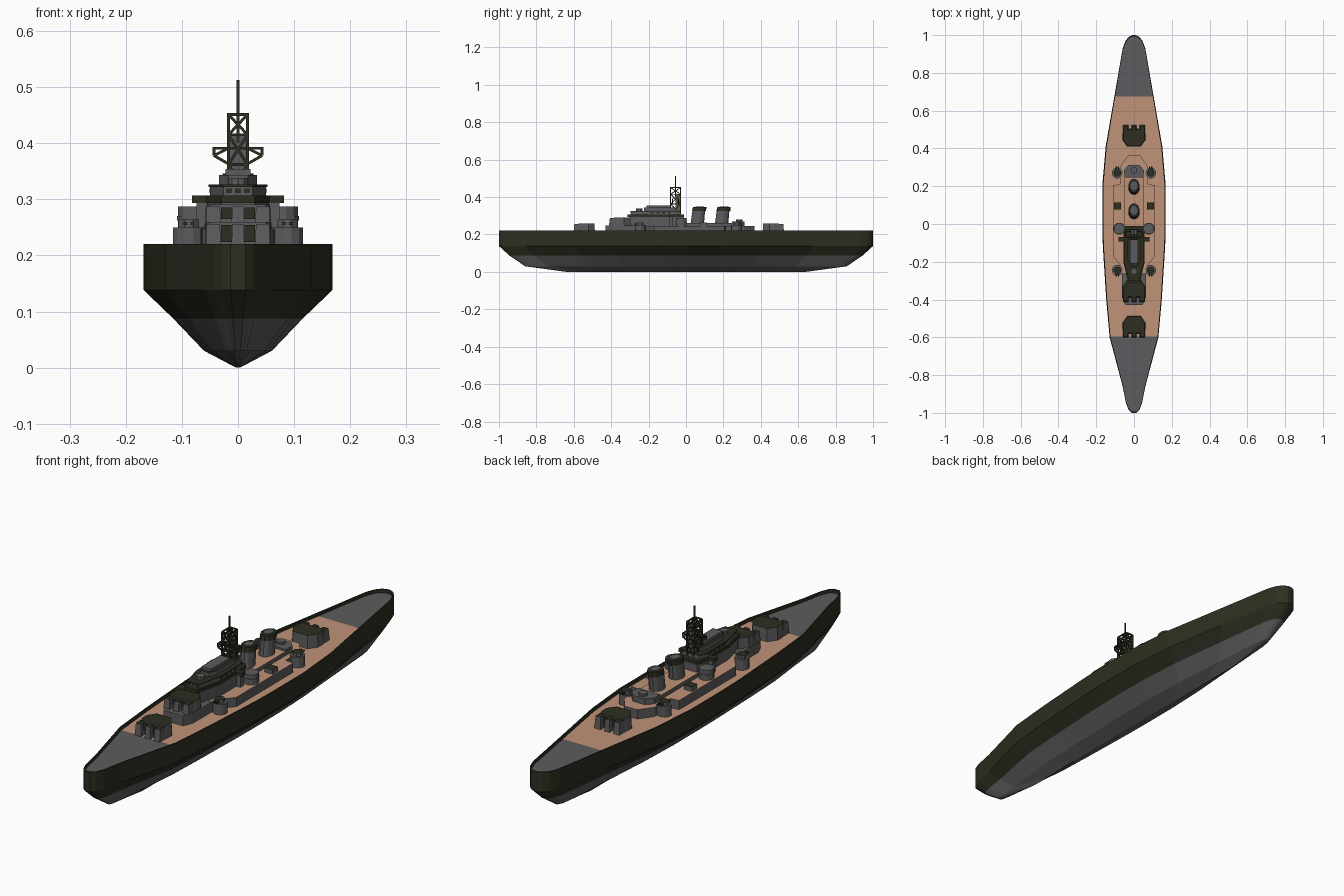
import bpy, bmesh, math
from mathutils import Vector

if "Cube" in bpy.data.objects:
    bpy.data.objects.remove(bpy.data.objects["Cube"])


def material(name, r, g, b):
    m = bpy.data.materials.new(name)
    m.diffuse_color = (r, g, b, 1)
    m.use_nodes = True
    m.node_tree.nodes["Principled BSDF"].inputs["Base Color"].default_value = m.diffuse_color
    return m


OLIVE = material("dark_olive", 0.027, 0.028, 0.015)
GREY = material("steel_grey", 0.107, 0.107, 0.112)
WOOD = material("deck_wood", 0.53, 0.29, 0.185)


def finish(name, bm, mats):
    bmesh.ops.recalc_face_normals(bm, faces=bm.faces[:])
    me = bpy.data.meshes.new(name)
    bm.to_mesh(me)
    bm.free()
    for m in mats:
        me.materials.append(m)
    ob = bpy.data.objects.new(name, me)
    bpy.context.collection.objects.link(ob)
    return ob


def prism(name, pts, z0, z1, side=GREY, top=None, taper=1.0, shift=0.0):
    """Upright prism from a plan outline, optional top colour, taper and rake."""
    bm = bmesh.new()
    cx = sum(p[0] for p in pts) / len(pts)
    cy = sum(p[1] for p in pts) / len(pts)
    lo = [bm.verts.new((x, y, z0)) for x, y in pts]
    hi = [bm.verts.new((cx + (x - cx) * taper, cy + (y - cy) * taper + shift, z1)) for x, y in pts]
    n = len(pts)
    bm.faces.new(lo)
    bm.faces.new(hi).material_index = 1
    for i in range(n):
        j = (i + 1) % n
        bm.faces.new((lo[i], lo[j], hi[j], hi[i]))
    return finish(name, bm, [side, top or side])


def sym(half):
    """Mirror half an outline (x > 0) across x = 0."""
    return half + [(-x, y) for x, y in reversed(half)]


def rect(x, y, hx, hy):
    return [(x - hx, y - hy), (x + hx, y - hy), (x + hx, y + hy), (x - hx, y + hy)]


def ring(x, y, rx, ry=None, n=12):
    ry = ry or rx
    return [(x + rx * math.cos(2 * math.pi * (i + .5) / n),
             y + ry * math.sin(2 * math.pi * (i + .5) / n)) for i in range(n)]


# Hull: plan outline lofted through rings (x scale, y scale, z)
outline = [(.013, -1), (.028, -.985), (.042, -.95), (.06, -.86), (.129, -.6), (.147, -.4),
           (.165, -.12), (.168, 0), (.168, .2), (.15, .41), (.103, .68), (.06, .93),
           (.045, .97), (.028, .99), (.01, 1)]
loop = sym(outline)
n = len(loop)
bm = bmesh.new()
levels = [(.965, .992, .206), (.965, .992, .22), (1, 1, .22), (1, 1, .138),
          (.69, .945, .088), (.36, .86, .03), (.02, .64, 0)]
rows = [[bm.verts.new((x * sx, y * sy, z)) for x, y in loop] for sx, sy, z in levels]
for k in range(len(rows) - 1):
    for i in range(n):
        j = (i + 1) % n
        f = bm.faces.new((rows[k][i], rows[k][j], rows[k + 1][j], rows[k + 1][i]))
        f.material_index = 1 if k >= 4 else 0
# Deck strips and keel strips; the middle of the deck is planked
for row, deck in ((rows[0], True), (rows[-1], False)):
    for i in range(n // 2 - 1):
        f = bm.faces.new((row[i], row[i + 1], row[n - 2 - i], row[n - 1 - i]))
        yc = f.calc_center_median().y
        f.material_index = 2 if deck and -.6 < yc < .68 else 1
finish("hull", bm, [OLIVE, GREY, WOOD])


# Main gun turrets: dark roof, grey walls, three short gun sleeves
def turret(name, yc, d, z0, z1):
    def at(pts):
        return [(x, yc + d * y) for x, y in pts]
    body = sym([(.035, .055), (.06, .02), (.06, -.012), (.052, -.035)])
    prism(name + "_body", at(body), z0, z1, GREY, OLIVE, .95)
    for x, w in ((-.044, .014), (0, .012), (.044, .014)):
        prism(name + "_sleeve", at(rect(x, -.04, w, .02)), z0, z1 - .004, GREY, OLIVE, .85, d * .002)
    for x in (-.021, .021):
        prism(name + "_port", at(rect(x, -.036, .009, .004)), z0 + .018, z1 - .006, OLIVE)


turret("front_turret", -.542, 1, .206, .26)
turret("raised_turret", -.352, 1, .247, .291)
turret("rear_turret", .465, -1, .206, .26)

# Superstructure base with planked roof
prism("raised_turret_base", sym([(.045, -.43), (.063, -.39), (.063, -.26)]), .206, .248)
prism("superstructure_base",
      sym([(.055, -.32), (.072, -.22), (.112, -.17), (.112, .205), (.075, .21), (.07, .31), (.03, .365)]),
      .206, .245, GREY, WOOD)

# Secondary gun mounts, side tubs and small guns
for s in (-1, 1):
    for y in (-.245, .27):
        prism("secondary_barbette", ring(s * .088, y, .029), .206, .25)
        prism("secondary_gunhouse", ring(s * .088, y, .02, n=8), .25, .264, GREY, OLIVE)
        for dx in (-.006, .006):
            d = -1 if y < 0 else 1
            prism("secondary_barrel", rect(s * .088 + dx, y + d * .022, .003, .012), .254, .26, OLIVE)
    prism("side_tub", ring(s * .078, -.025, .03), .245, .287)
    prism("side_tub_band", ring(s * .078, -.025, .032), .262, .27)
    prism("small_gun", rect(s * .088, .095, .018, .018), .245, .264, GREY, OLIVE)
    prism("bridge_wing", rect(s * .062, -.08, .02, .012), .293, .307, OLIVE)
    prism("wing_support", rect(s * .06, -.08, .014, .01), .245, .293)

# Funnel casing and rear platform
prism("funnel_casing", rect(0, .1, .05, .15), .245, .262, GREY, WOOD)
prism("rear_platform", sym([(.05, .245), (.053, .285), (.028, .312)]), .245, .27)
prism("rear_director", ring(0, .285, .018, n=8), .27, .28)

# Raked funnels with dark caps
for y in (.06, .19):
    oval = ring(0, y, .029, .037)
    prism("funnel", oval, .255, .325, GREY, OLIVE, .95, .008)
    prism("funnel_cap", ring(0, y + .01, .03, .039), .325, .346, OLIVE, OLIVE, .95, .003)
    prism("funnel_mouth", ring(0, y + .013, .018, .024), .346, .349, GREY)

# Bridge: stacked decks narrowing forward
def plan(w, tip, back, shoulder, front):
    return sym([(w * .8, back), (w, back - .03), (w, shoulder), (tip, front)])


prism("bridge_house", plan(.055, .03, -.01, -.2, -.3), .245, .293)
prism("bridge_platform", plan(.056, .03, -.01, -.205, -.312), .293, .307, OLIVE)
prism("bridge_upper", plan(.05, .026, -.03, -.195, -.295), .307, .325, GREY, OLIVE)
prism("bridge_roof_edge", plan(.053, .028, -.03, -.198, -.3), .322, .326, OLIVE)
prism("bridge_top", plan(.034, .018, -.06, -.19, -.225), .326, .343, GREY, OLIVE)
prism("bridge_cap", rect(0, -.148, .022, .062), .343, .354)
prism("bridge_director", ring(0, -.25, .018, n=10), .326, .338)

# Bridge windows as thin dark plates
for x in (-.016, 0, .016):
    prism("front_window", rect(x, -.295, .005, .002), .311, .319, OLIVE)
for s in (-1, 1):
    for y in (-.18, -.15, -.12, -.09):
        prism("side_window", rect(s * .05, y, .001, .008), .311, .319, OLIVE)


# Lattice mast from thin square beams
def beams(name, segs, t=.0025):
    bm = bmesh.new()
    for a, b in segs:
        a, b = Vector(a), Vector(b)
        q = (b - a).to_track_quat('Z', 'Y')
        ends = [[bm.verts.new(p + q @ Vector((u * t, v * t, 0)))
                 for u, v in ((-1, -1), (1, -1), (1, 1), (-1, 1))] for p in (a, b)]
        for e in ends:
            bm.faces.new(e)
        for i in range(4):
            j = (i + 1) % 4
            bm.faces.new((ends[0][i], ends[0][j], ends[1][j], ends[1][i]))
    return finish(name, bm, [OLIVE])


corners = [(-.017, -.082), (.017, -.082), (.017, -.03), (-.017, -.03)]
zs = [.31, .362, .415, .451]
segs = []
for i in range(4):
    a, b = corners[i], corners[(i + 1) % 4]
    segs.append(((*a, zs[0]), (*a, zs[-1])))
    for z0, z1 in zip(zs, zs[1:]):
        segs += [((*a, z1), (*b, z1)), ((*a, z0), (*b, z1)), ((*b, z0), (*a, z1))]
beams("lattice_mast", segs)
yard = []
for y in (-.072, -.04):
    yard.append(((-.045, y, .391), (.045, y, .391)))
    for s in (-1, 1):
        yard += [((s * .043, y, .391), (s * .043, y, .378)), ((s * .043, y, .378), (s * .015, y, .362)),
                 ((s * .043, y, .378), (s * .017, y, .391))]
for s in (-1, 1):
    yard.append(((s * .043, -.072, .391), (s * .043, -.04, .391)))
beams("mast_yard", yard)
beams("mast_pole", [((0, -.057, .40), (0, -.057, .513)), ((-.017, -.057, .451), (.017, -.057, .451)),
                    ((0, -.082, .451), (0, -.03, .451))])
prism("mast_column", rect(0, -.045, .014, .012), .30, .416)
